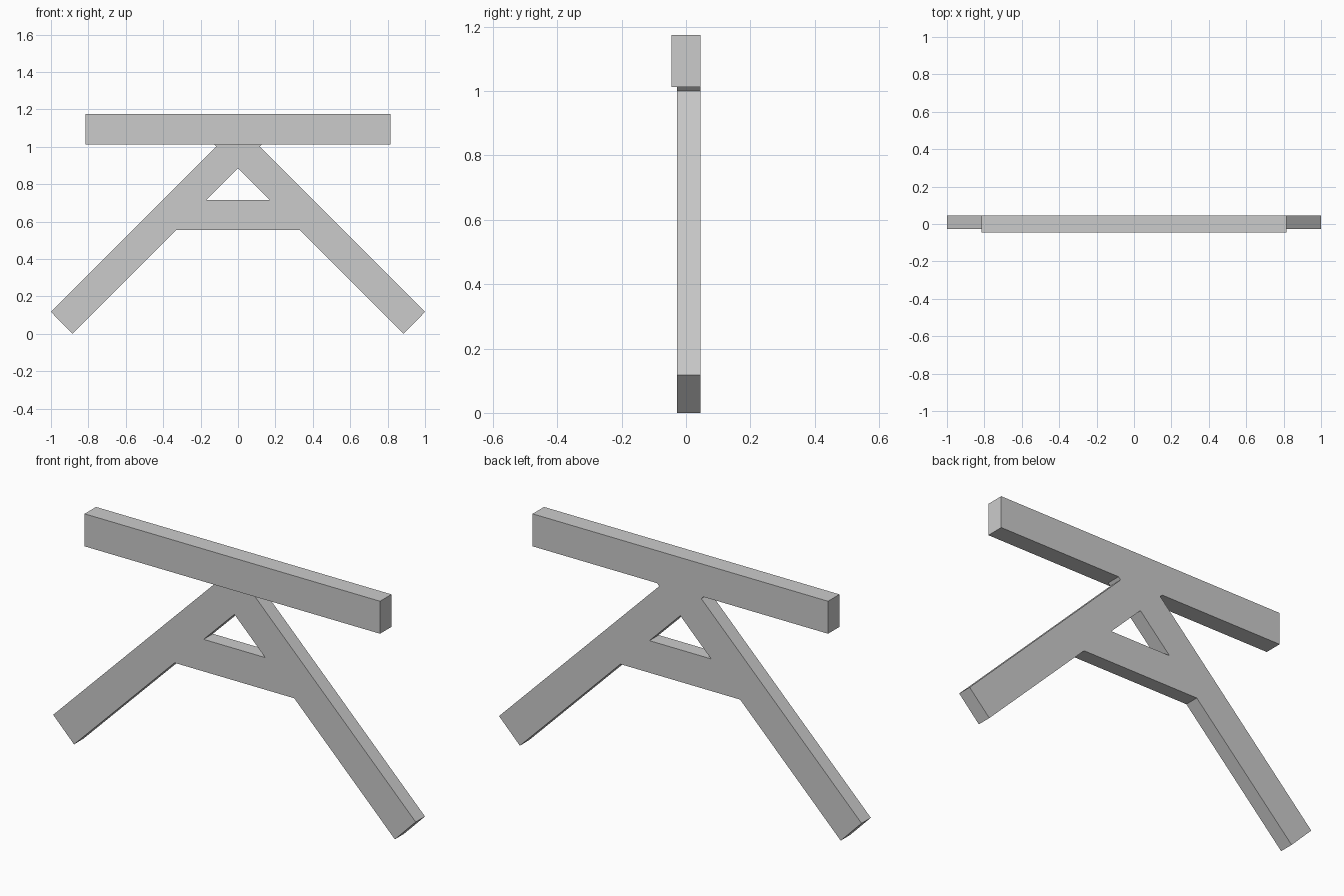
import bpy
import bmesh

default = bpy.data.objects.get("Cube")
if default:
    bpy.data.objects.remove(default, do_unlink=True)

# One plain grey for everything
grey = bpy.data.materials.new("plain_grey")
grey.use_nodes = True
grey.diffuse_color = (0.6, 0.6, 0.6, 1)
grey.node_tree.nodes["Principled BSDF"].inputs["Base Color"].default_value = (0.6, 0.6, 0.6, 1)


def mirrored_part(name, half_profile, front, back):
    """Extrude the +x half of a front outline in y, then mirror it in x."""
    bm = bmesh.new()
    face = bm.faces.new([bm.verts.new((x, front, z)) for x, z in half_profile])
    new = bmesh.ops.extrude_face_region(bm, geom=[face], use_keep_orig=True)["geom"]
    bmesh.ops.translate(bm, vec=(0, back - front, 0),
                        verts=[v for v in new if isinstance(v, bmesh.types.BMVert)])
    bmesh.ops.recalc_face_normals(bm, faces=bm.faces)
    # Open the half along the mirror plane so no wall is left inside
    seam = [f for f in bm.faces if all(abs(v.co.x) < 1e-5 for v in f.verts)]
    bmesh.ops.delete(bm, geom=seam, context="FACES")
    mesh = bpy.data.meshes.new(name)
    bm.to_mesh(mesh)
    bm.free()
    mesh.materials.append(grey)
    obj = bpy.data.objects.new(name, mesh)
    bpy.context.collection.objects.link(obj)
    mirror = obj.modifiers.new("mirror", "MIRROR")
    mirror.use_clip = True
    return obj


BACK = 0.045
BAR_BOTTOM, BAR_TOP = 1.013, 1.175

# Splayed legs with cross brace and triangular opening
mirrored_part("leg_frame", [
    (0, 0.555), (0.33, 0.555), (0.885, 0), (1, 0.117),
    (0.116, 1.001), (0.128, BAR_BOTTOM), (0, BAR_BOTTOM),
    (0, 0.885), (0.17, 0.715), (0, 0.715),
], -0.028, BACK)

# Thicker horizontal bar on top, flush with the frame at the back
mirrored_part("top_bar", [
    (0, BAR_BOTTOM), (0.815, BAR_BOTTOM), (0.815, BAR_TOP), (0, BAR_TOP),
], -0.045, BACK)
